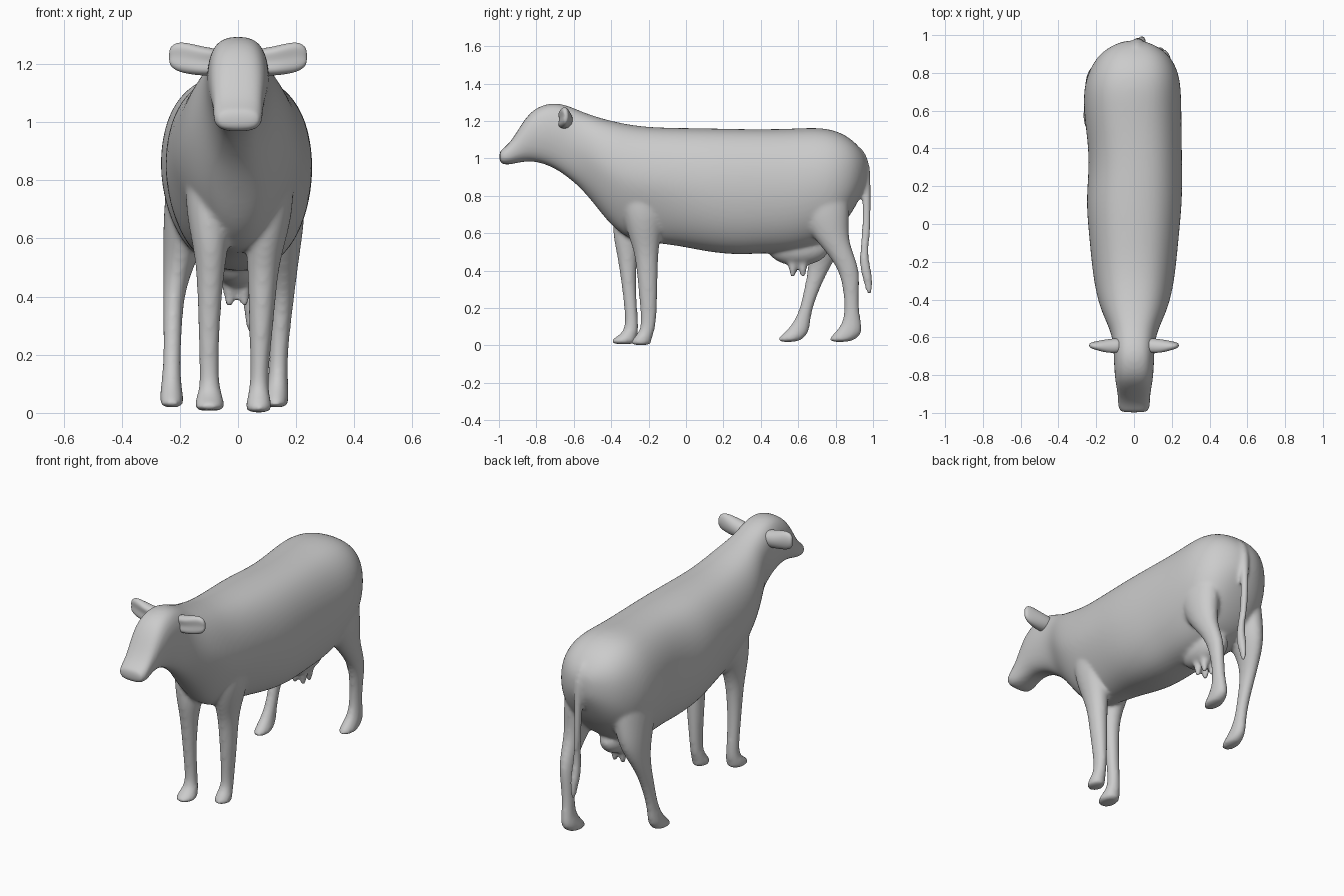
import bpy, bmesh, math
from mathutils import Matrix

N = 20


def sgn_pow(v, p):
    return math.copysign(abs(v) ** p, v)


def loft(bm, rings):
    """Skin a list of point rings into a closed tube."""
    rows = [[bm.verts.new(p) for p in r] for r in rings]
    for a, b in zip(rows, rows[1:]):
        for i in range(len(a)):
            j = (i + 1) % len(a)
            bm.faces.new((a[i], a[j], b[j], b[i]))
    bm.faces.new(rows[0])
    bm.faces.new(rows[-1])


def body_ring(y, zb, zt, w, k):
    """Upright cross-section; k narrows the lower half, flanks sway slightly."""
    p = .7 if y < -.6 else .8
    cx = .01 * (math.exp(-((y - .33) / .12) ** 2) - math.exp(-((y - .66) / .14) ** 2))
    pts = []
    for i in range(N):
        a = 2 * math.pi * i / N
        c, s = sgn_pow(math.cos(a), p), sgn_pow(math.sin(a), p + .08)
        x = cx + w * 1.035 * c * (1 - k * max(0, -s))
        pts.append((x, y, (zb + zt) / 2 + (zt - zb) * .508 * s))
    return pts


def flat_ring(z, y0, y1, x0, x1):
    """Horizontal oval between the given limits."""
    return [((x0 + x1) / 2 + (x1 - x0) * .525 * math.cos(2 * math.pi * i / N),
             (y0 + y1) / 2 + (y1 - y0) * .525 * math.sin(2 * math.pi * i / N), z)
            for i in range(N)]


def side_ring(x, y0, y1, z0, z1):
    """Oval standing across the x axis, hollowed at the front for the ear."""
    pts = []
    for i in range(N):
        a = 2 * math.pi * i / N
        s = math.sin(a)
        ry = (y1 - y0) / 2
        y = (y0 + y1) / 2 + ry * (s + .4 * max(0, -s) ** 6)
        pts.append((x, y, (z0 + z1) / 2 + (z1 - z0) * .52 * math.cos(a)))
    return pts


def finish(bm, name, voxel=None):
    bmesh.ops.recalc_face_normals(bm, faces=bm.faces)
    me = bpy.data.meshes.new(name)
    bm.to_mesh(me)
    bm.free()
    for p in me.polygons:
        p.use_smooth = True
    ob = bpy.data.objects.new(name, me)
    bpy.context.collection.objects.link(ob)
    sub = ob.modifiers.new("round", 'SUBSURF')
    sub.levels = sub.render_levels = 2
    if voxel:
        r = ob.modifiers.new("blend", 'REMESH')
        r.mode, r.voxel_size, r.use_smooth_shade = 'VOXEL', voxel, True
        s = ob.modifiers.new("soften", 'SMOOTH')
        s.factor, s.iterations = .5, 10
    return ob


bm = bmesh.new()

# Head, neck and trunk: y, bottom, top, half width, lower narrowing
trunk = [
    (-.998, .985, 1.035, .06, 0), (-.988, .97, 1.045, .078, 0),
    (-.95, .966, 1.075, .084, 0), (-.91, .975, 1.13, .083, 0),
    (-.86, .985, 1.215, .092, .1), (-.80, .985, 1.275, .101, .15),
    (-.71, .955, 1.30, .105, .2), (-.63, .90, 1.282, .108, .2),
    (-.56, .84, 1.25, .125, .2), (-.48, .745, 1.222, .162, .25),
    (-.40, .64, 1.20, .19, .35), (-.30, .565, 1.178, .21, .4),
    (-.18, .55, 1.165, .224, .35), (-.04, .535, 1.162, .236, .2),
    (.12, .50, 1.16, .25, .12), (.28, .485, 1.156, .243, .1),
    (.42, .495, 1.155, .243, .1), (.57, .495, 1.158, .253, .1),
    (.70, .53, 1.165, .254, .1), (.79, .585, 1.152, .238, .05),
    (.86, .67, 1.12, .205, 0), (.91, .75, 1.08, .165, 0),
    (.95, .83, 1.03, .105, 0), (.972, .89, .98, .04, 0)]
loft(bm, [body_ring(*r) for r in trunk])

# Legs: z, front-to-back limits, left-to-right limits
front_right = [
    (.92, -.30, -.12, .08, .17), (.80, -.34, -.10, .06, .19),
    (.68, -.33, -.12, .03, .185),
    (.57, -.30, -.14, .03, .155), (.48, -.268, -.153, .035, .135),
    (.32, -.255, -.153, .04, .122), (.17, -.24, -.158, .043, .106),
    (.09, -.24, -.165, .042, .103), (.055, -.265, -.18, .033, .11),
    (.02, -.295, -.188, .028, .114), (.0, -.29, -.19, .03, .112)]
front_left = [
    (.92, -.33, -.15, -.17, -.08), (.80, -.38, -.14, -.18, -.06),
    (.68, -.39, -.19, -.175, -.03),
    (.57, -.385, -.24, -.152, -.035), (.48, -.365, -.265, -.14, -.05),
    (.32, -.342, -.27, -.136, -.063), (.17, -.325, -.26, -.132, -.068),
    (.09, -.325, -.255, -.13, -.065), (.055, -.355, -.262, -.142, -.053),
    (.025, -.405, -.27, -.149, -.048), (.006, -.395, -.27, -.145, -.05)]
rear_right = [
    (.95, .62, .82, .08, .20), (.82, .58, .865, .06, .22),
    (.70, .61, .868, .065, .23),
    (.58, .68, .862, .095, .215), (.49, .76, .893, .115, .203),
    (.40, .82, .927, .118, .192), (.30, .842, .924, .113, .18),
    (.20, .85, .922, .11, .17), (.12, .84, .935, .106, .17),
    (.07, .80, .942, .093, .173), (.035, .765, .91, .088, .172),
    (.018, .77, .87, .093, .167)]
rear_left = [
    (.95, .62, .82, -.21, -.08), (.82, .56, .855, -.24, -.06),
    (.70, .57, .855, -.252, -.08),
    (.58, .625, .85, -.255, -.12), (.49, .655, .81, -.255, -.16),
    (.40, .655, .758, -.257, -.187), (.30, .632, .712, -.256, -.193),
    (.20, .612, .675, -.256, -.198), (.12, .575, .662, -.26, -.198),
    (.07, .53, .655, -.267, -.191), (.035, .487, .625, -.268, -.188),
    (.018, .495, .59, -.262, -.193)]
for leg in (front_right, front_left, rear_right, rear_left):
    loft(bm, [flat_ring(*r) for r in leg])

# Udder and teats
bmesh.ops.create_uvsphere(
    bm, u_segments=16, v_segments=10, radius=1,
    matrix=Matrix.Translation((-.005, .60, .52)) @ Matrix.Diagonal((.09, .17, .095, 1)))
for x in (-.03, .022):
    for y in (.57, .625):
        loft(bm, [flat_ring(z, y - r, y + r, x - r, x + r)
                  for z, r in ((.50, .035), (.43, .023), (.385, .016), (.365, .012))])

# Tail with brush, growing out of the rump
tail = [
    (1.07, .86, .93, -.02, .045), (1.01, .89, .968, -.015, .05),
    (.95, .915, .984, -.008, .048), (.88, .938, .988, -.002, .044),
    (.76, .943, .989, .003, .04), (.62, .942, .988, .008, .044),
    (.54, .934, .976, .016, .05), (.46, .928, .976, .016, .062),
    (.40, .933, .99, .016, .064), (.34, .95, .999, .022, .06),
    (.29, .962, .996, .03, .052), (.27, .97, .99, .035, .047)]
loft(bm, [flat_ring(*r) for r in tail])
finish(bm, "cow_body", .01)

# Ears
for side, label in ((1, "right"), (-1, "left")):
    bm = bmesh.new()
    ear = [
        (.06, -.69, -.605, 1.165, 1.25), (.105, -.698, -.605, 1.16, 1.255),
        (.145, -.695, -.61, 1.163, 1.264), (.19, -.68, -.618, 1.17, 1.274),
        (.22, -.668, -.625, 1.182, 1.27), (.238, -.655, -.632, 1.20, 1.25)]
    loft(bm, [side_ring(side * r[0], *r[1:]) for r in ear])
    finish(bm, label + "_ear")
